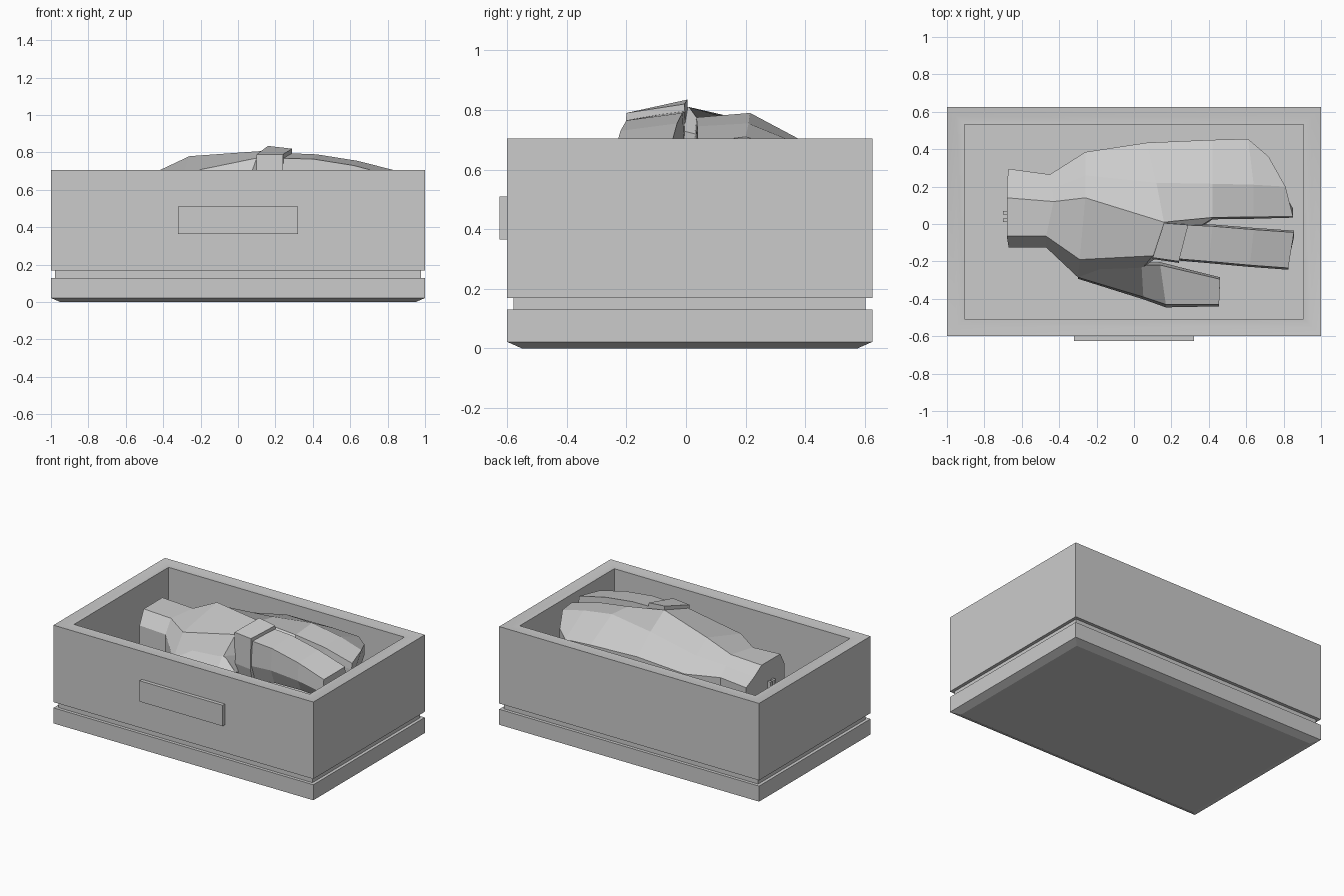
import bpy
import bmesh
from math import radians

default_cube = bpy.data.objects.get("Cube")
if default_cube:
    bpy.data.objects.remove(default_cube, do_unlink=True)

# One plain grey for the whole model
grey = bpy.data.materials.new("plain grey")
grey.use_nodes = True
colour = (0.6, 0.6, 0.6, 1)
grey.diffuse_color = colour
grey.node_tree.nodes["Principled BSDF"].inputs["Base Color"].default_value = colour


def make_object(name, rings):
    """Skin a stack of closed rings and cap both ends."""
    bm = bmesh.new()
    loops = [[bm.verts.new(point) for point in ring] for ring in rings]
    count = len(loops[0])
    for lower, upper in zip(loops, loops[1:]):
        for i in range(count):
            j = (i + 1) % count
            bm.faces.new((lower[i], lower[j], upper[j], upper[i]))
    bm.faces.new(loops[0][::-1])
    bm.faces.new(loops[-1])
    bmesh.ops.recalc_face_normals(bm, faces=bm.faces)
    mesh = bpy.data.meshes.new(name)
    bm.to_mesh(mesh)
    bm.free()
    mesh.materials.append(grey)
    obj = bpy.data.objects.new(name, mesh)
    bpy.context.collection.objects.link(obj)
    return obj


def rectangle(inset, z):
    """Horizontal rectangle, inset from the outer wall of the box."""
    x = 1 - inset
    front, back = -0.6 + inset, 0.625 - inset
    return [(-x, front, z), (x, front, z), (x, back, z), (-x, back, z)]


def solid_strip(name, rows, start_depth, end_depth, flare=1.0):
    """Faceted limb: rows of upper points from back to front, straight sides
    and a narrower underside, with the depth changing along the limb."""
    rings = []
    for i, row in enumerate(rows):
        depth = start_depth + (end_depth - start_depth) * i / (len(rows) - 1)
        back, front = row[0], row[-1]
        middle = (back[1] + front[1]) / 2
        bottom = min(back[2], front[2]) - depth

        def under(point, width, z):
            return (point[0], middle + (point[1] - middle) * width, z)

        low_front = under(front, flare, front[2] - depth * 0.6)
        low_back = under(back, flare, back[2] - depth * 0.6)
        rings.append(list(row) + [low_front, under(front, 0.7, bottom),
                                  under(back, 0.7, bottom), low_back])
    return make_object(name, rings)


def block(name, low, high):
    """Box between two opposite corners."""
    (x, y, z), (u, v, w) = low, high
    return make_object(name, [[(x, y, h), (u, y, h), (u, v, h), (x, v, h)]
                              for h in (z, w)])


# Open box: chamfered foot, groove, outer wall, softened rim, inner floor
lip, ledge, groove, floor = 0.05, 0.093, 0.022, 0.17
box_profile = [(lip, 0), (0, 0.022), (0, 0.13), (groove, 0.13), (groove, 0.17),
               (0, 0.17), (0, 0.705), (lip, 0.697), (ledge, 0.7), (ledge, floor)]
box = make_object("open_box", [rectangle(inset, z) for inset, z in box_profile])
bpy.context.view_layer.objects.active = box
box.select_set(True)
bpy.ops.object.shade_smooth_by_angle(angle=radians(20))
box.select_set(False)

# Blank plate on the front wall
block("front_plate", (-0.32, -0.625, 0.365), (0.32, -0.6, 0.51))

# Wrist, palm and the joined outer fingers, curling down to the tip
solid_strip("palm_and_outer_fingers", [
    [(-0.67, 0.295, 0.6), (-0.68, 0.22, 0.65), (-0.68, 0.14, 0.7),
     (-0.68, -0.065, 0.7), (-0.67, -0.125, 0.61)],
    [(-0.45, 0.265, 0.6), (-0.44, 0.19, 0.65), (-0.43, 0.12, 0.7),
     (-0.47, -0.065, 0.69), (-0.47, -0.125, 0.6)],
    [(-0.26, 0.385, 0.62), (-0.26, 0.26, 0.7), (-0.26, 0.14, 0.78),
     (-0.29, -0.19, 0.69), (-0.3, -0.285, 0.54)],
    [(0.07, 0.435, 0.67), (0.12, 0.22, 0.75), (0.16, 0.01, 0.81),
     (0.1, -0.17, 0.77), (0.05, -0.23, 0.63)],
    [(0.42, 0.45, 0.665), (0.42, 0.215, 0.79), (0.42, 0.035, 0.775),
     (0.42, 0.03, 0.72), (0.42, 0.025, 0.665)],
    [(0.61, 0.455, 0.655), (0.64, 0.21, 0.755), (0.64, 0.038, 0.745),
     (0.64, 0.033, 0.7), (0.64, 0.028, 0.655)],
    [(0.72, 0.36, 0.665), (0.81, 0.2, 0.71), (0.85, 0.04, 0.69),
     (0.85, 0.037, 0.67), (0.85, 0.034, 0.65)],
], 0.27, 0.13)

# Forefinger
solid_strip("forefinger", [
    [(0.16, 0, 0.8), (0.16, -0.18, 0.77)],
    [(0.42, -0.012, 0.79), (0.4, -0.2, 0.765)],
    [(0.64, -0.03, 0.755), (0.62, -0.22, 0.73)],
    [(0.855, -0.045, 0.7), (0.825, -0.235, 0.675)],
], 0.3, 0.15, 1.1)

# Raised band over the forefinger knuckle
solid_strip("knuckle_band", [
    [(0.16, 0.005, 0.835), (0.1, -0.18, 0.79)],
    [(0.29, -0.005, 0.82), (0.24, -0.2, 0.79)],
], 0.35, 0.35, 1.08)

# Thumb, lying lower beside the palm
solid_strip("thumb", [
    [(-0.28, -0.18, 0.68), (-0.3, -0.285, 0.54)],
    [(0.04, -0.22, 0.64), (0.05, -0.39, 0.44)],
    [(0.14, -0.22, 0.53), (0.17, -0.43, 0.47)],
    [(0.46, -0.295, 0.49), (0.455, -0.43, 0.45)],
], 0.16, 0.16, 1.15)

# Two small pegs at the cut end of the wrist
for side, y in (("front", 0.01), ("back", 0.05)):
    block(side + "_wrist_peg", (-0.7, y, 0.48), (-0.66, y + 0.02, 0.56))
